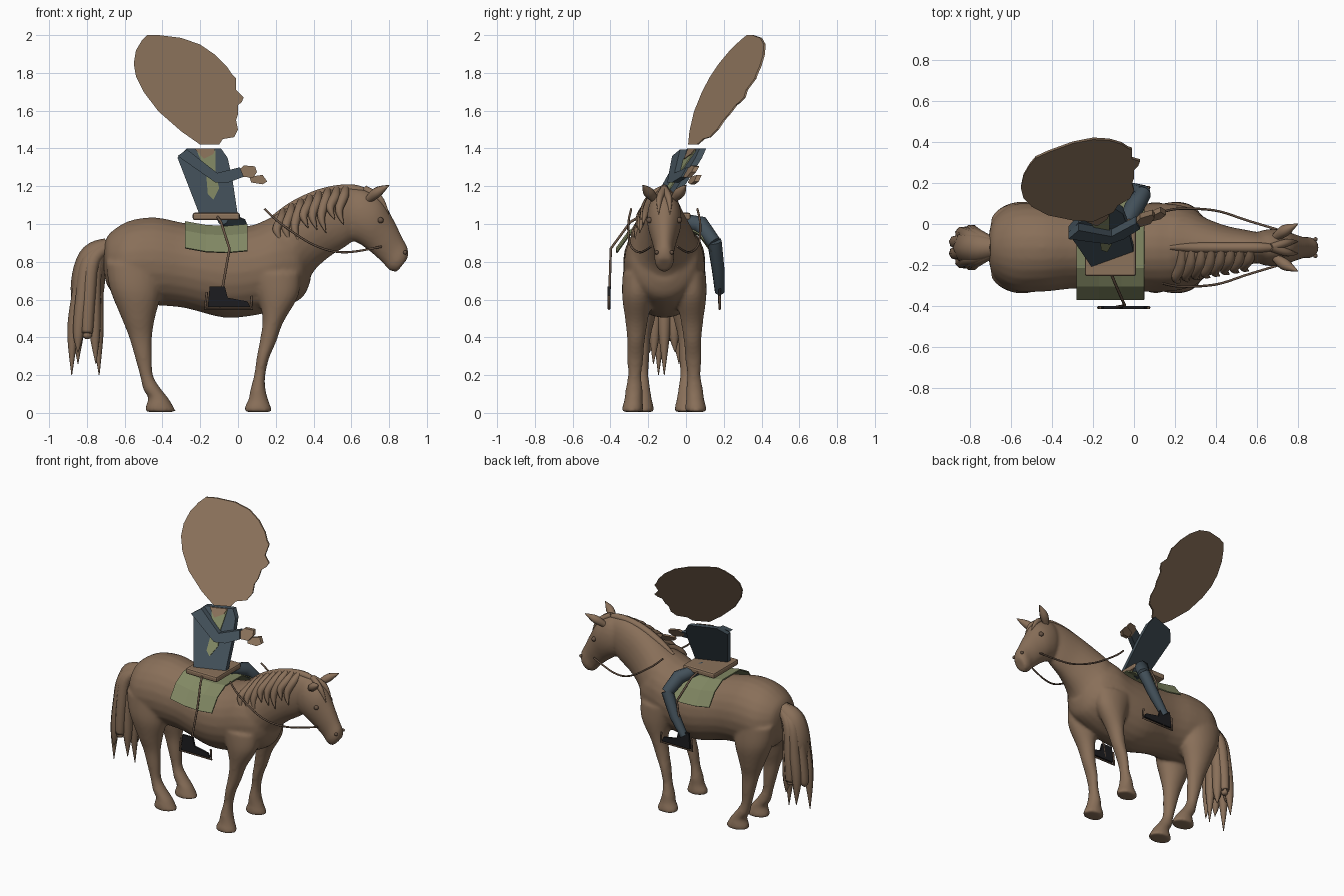
import bpy, bmesh, math
from mathutils import Vector

if "Cube" in bpy.data.objects:
    bpy.data.objects.remove(bpy.data.objects["Cube"])

MID = -.115      # y of the horse's centre plane


def material(name, r, g, b):
    m = bpy.data.materials.new(name)
    m.use_nodes = True
    m.diffuse_color = (r, g, b, 1)
    node = next(n for n in m.node_tree.nodes if n.type == 'BSDF_PRINCIPLED')
    node.inputs["Base Color"].default_value = (r, g, b, 1)
    node.inputs["Roughness"].default_value = .8
    return m


brown = material("warm brown", .25, .16, .1)
skin = material("tan skin", .26, .17, .105)
leather = material("dark leather", .14, .09, .06)
blue = material("slate blue", .055, .08, .1)
green = material("olive green", .22, .245, .125)
black = material("boot black", .012, .012, .014)


def finish(name, bm, mat, smooth=False):
    bmesh.ops.recalc_face_normals(bm, faces=bm.faces)
    mesh = bpy.data.meshes.new(name)
    bm.to_mesh(mesh)
    bm.free()
    mesh.materials.append(mat)
    for p in mesh.polygons:
        p.use_smooth = smooth
    ob = bpy.data.objects.new(name, mesh)
    bpy.context.collection.objects.link(ob)
    return ob


def spline(rows, steps=4):
    """Catmull-Rom interpolation through rows of numbers."""
    vs = [Vector(r) for r in rows]
    out = []
    for i in range(len(vs) - 1):
        a, b, c, d = vs[max(i - 1, 0)], vs[i], vs[i + 1], vs[min(i + 2, len(vs) - 1)]
        for k in range(steps):
            t = k / steps
            out.append(b + (c - a) * (t / 2) + (a * 2 - b * 5 + c * 4 - d) * (t * t / 2)
                       + (b * 3 - a - c * 3 + d) * (t ** 3 / 2))
    return out + [vs[-1]]


def loft(bm, rows, y=0.0, y_end=None, sides=24):
    """Ellipse rings; each row is edge point x, z, opposite edge x, z, half width."""
    y_end = y if y_end is None else y_end
    rings = []
    stations = spline(rows)
    for n, (ax, az, bx, bz, w) in enumerate(stations):
        yc = MID + y + (y_end - y) * n / (len(stations) - 1)
        ring = []
        for k in range(sides):
            t = math.tau * k / sides
            u = (1 + math.cos(t)) / 2
            ring.append(bm.verts.new((bx + (ax - bx) * u, yc + w * math.sin(t), bz + (az - bz) * u)))
        rings.append(ring)
    for r, q in zip(rings, rings[1:]):
        for k in range(sides):
            j = (k + 1) % sides
            bm.faces.new((r[k], r[j], q[j], q[k]))
    bm.faces.new(rings[0][::-1])
    bm.faces.new(rings[-1])


def strand(name, points, radii, mat, poly=False):
    """Round tapered tube through the points."""
    cu = bpy.data.curves.new(name, 'CURVE')
    cu.dimensions = '3D'
    cu.bevel_depth = 1
    cu.bevel_resolution = 2
    cu.resolution_u = 6
    cu.use_fill_caps = True
    sp = cu.splines.new('POLY')
    rows = [tuple(p) + (r,) for p, r in zip(points, radii)]
    rows = rows if poly else spline(rows, 6)
    sp.points.add(len(rows) - 1)
    for pt, row in zip(sp.points, rows):
        pt.co = (row[0], row[1], row[2], 1)
        pt.radius = max(row[3], .001)
    cu.materials.append(mat)
    ob = bpy.data.objects.new(name, cu)
    bpy.context.collection.objects.link(ob)
    return ob


def plate(name, outline, plane, mat, thick=.01, shift=0.0):
    """Cutout given in x, z and laid on the plane y = c + a z + b x."""
    a, b, c = plane
    bm = bmesh.new()
    front, back = [[bm.verts.new((x, c + a * z + b * x + shift + s * thick / 2, z))
                    for x, z in outline] for s in (-1, 1)]
    bm.faces.new(front)
    bm.faces.new(back[::-1])
    for i in range(len(front)):
        j = (i + 1) % len(front)
        bm.faces.new((front[j], front[i], back[i], back[j]))
    return finish(name, bm, mat)


# Horse body, neck, head and legs, fused into one skin
bm = bmesh.new()
loft(bm, [(-.71, .89, -.71, .76, .05), (-.68, .95, -.69, .67, .14), (-.58, 1.015, -.6, .58, .21),
          (-.44, 1.035, -.44, .57, .215), (-.28, 1.005, -.28, .555, .2), (-.08, .98, -.08, .505, .215),
          (.08, .995, .08, .515, .215), (.2, 1.04, .22, .55, .21), (.3, 1.0, .34, .61, .17),
          (.36, .9, .385, .7, .09)])
loft(bm, [(.08, .98, .22, .6, .17), (.2, 1.05, .34, .66, .18), (.3, 1.11, .41, .76, .14),
          (.42, 1.165, .49, .83, .105), (.54, 1.195, .57, .88, .085), (.64, 1.19, .62, .92, .07)])
loft(bm, [(.56, 1.16, .57, .98, .05), (.66, 1.185, .6, .92, .085), (.76, 1.13, .65, .89, .09),
          (.82, 1.03, .71, .845, .07), (.87, .93, .77, .79, .052), (.9, .87, .8, .755, .052),
          (.9, .82, .84, .745, .04)])
for s in (-1, 1):
    loft(bm, [(-.7, .8, -.4, .75, .09), (-.68, .66, -.41, .62, .1), (-.62, .51, -.44, .5, .075),
              (-.58, .41, -.455, .4, .05), (-.55, .31, -.455, .3, .042), (-.52, .2, -.45, .2, .036),
              (-.5, .12, -.41, .13, .045), (-.475, .08, -.37, .08, .05), (-.49, .03, -.34, .03, .06),
              (-.49, .005, -.325, .005, .06)], s * .125, s * .115)
    loft(bm, [(.05, .74, .33, .74, .08), (.1, .62, .32, .62, .08), (.13, .5, .24, .48, .06),
              (.115, .38, .2, .37, .046), (.1, .3, .165, .29, .044), (.085, .2, .145, .2, .036),
              (.065, .12, .145, .13, .045), (.055, .07, .16, .07, .048), (.035, .03, .175, .03, .056),
              (.035, .005, .18, .005, .056)], s * .14, s * .17)
horse = finish("horse_body", bm, brown, True)
mod = horse.modifiers.new("fuse", 'REMESH')
mod.mode = 'VOXEL'
mod.voxel_size = .011
mod.use_smooth_shade = True
mod = horse.modifiers.new("soften", 'SMOOTH')
mod.factor = .5
mod.iterations = 7

# Ears, eyes and nostrils
for s in (-1, 1):
    strand("ear", [(.69, MID + s * .05, 1.13), (.74, MID + s * .085, 1.17), (.8, MID + s * .115, 1.205)],
           (.02, .028, .002), brown)
    for name, x, y, z, r in (("eye", .755, .078, 1.02, .016), ("nostril", .885, .04, .85, .011)):
        bm = bmesh.new()
        bmesh.ops.create_uvsphere(bm, u_segments=12, v_segments=8, radius=r)
        bmesh.ops.translate(bm, verts=bm.verts, vec=(x, MID + s * y, z))
        finish(name, bm, leather, True)

# Mane: a crest ridge, locks down the right of the neck, and a forelock
strand("mane_crest", [(.18, MID, 1.03), (.3, MID, 1.1), (.45, MID, 1.165), (.6, MID, 1.185),
                      (.7, MID, 1.165)], (.012, .025, .025, .025, .015), brown)
for i in range(8):
    t = i / 7
    x, z = .24 + .33 * t, 1.065 + .12 * math.sin(t * math.pi / 2)
    side = .15 - .055 * t
    drop = .16 + .03 * (i % 3)
    strand("mane_lock", [(x, MID - .01, z), (x - .01, MID - side * .6, z - .04),
                         (x - .035, MID - side, z - drop * .6), (x - .01, MID - side - .02, z - drop)],
           (.02, .027, .022, .002), brown)
for s in (-1, 1):
    strand("forelock", [(.67, MID, 1.185), (.75, MID + s * .025, 1.135), (.8, MID + s * .03, 1.05)],
           (.02, .018, .002), brown)

# Tail: a fan of tapering locks around a thick core
strand("tail_core", [(-.68, MID, .88), (-.77, MID, .81), (-.8, MID, .62), (-.8, MID, .4)],
       (.05, .08, .085, .02), brown)
for i in range(9):
    ang = math.tau * i / 9
    fx, fy = math.cos(ang), math.sin(ang)
    end = .2 + .06 * (i * 2 % 5)
    strand("tail_lock", [(-.69, MID + .02 * fy, .88), (-.775 + .03 * fx, MID + .055 * fy, .8),
                         (-.8 + .05 * fx, MID + .075 * fy, .6), (-.81 + .068 * fx, MID + .08 * fy, .42),
                         (-.81 + .075 * fx, MID + .09 * fy, end)],
           (.03, .04, .038, .03, .002), brown)

# Saddle blanket draped over the back
bm = bmesh.new()
half = [(.255, .855), (.19, .945), (.1, .995)]
drape = [(-o, z) for o, z in half] + [(o, z) for o, z in reversed(half)]
rows = [[bm.verts.new((x, MID + o, z + lift)) for o, z in drape]
        for x, lift in ((-.28, .02), (-.17, 0), (-.06, -.005), (.05, .005))]
for r, q in zip(rows, rows[1:]):
    for k in range(len(r) - 1):
        bm.faces.new((r[k], r[k + 1], q[k + 1], q[k]))
blanket = finish("saddle_blanket", bm, green)
blanket.modifiers.new("cloth", 'SOLIDIFY').thickness = .008

# Saddle board
bm = bmesh.new()
bmesh.ops.create_cube(bm, size=1)
bmesh.ops.scale(bm, verts=bm.verts, vec=(.25, .28, .04))
bmesh.ops.translate(bm, verts=bm.verts, vec=(-.115, MID, 1.04))
saddle = finish("saddle", bm, skin)
bev = saddle.modifiers.new("edge", 'BEVEL')
bev.width = .012
bev.segments = 2

# Stirrups, boots and reins on both sides
for s in (-1, 1):
    y = MID + s * .293
    strand("stirrup_strap", [(-.11, MID + s * .13, 1.04), (-.09, MID + s * .18, 1.01),
                             (-.045, y - s * .01, .87), (-.1, y, .56)], [.007] * 4, leather, True)
    strand("stirrup", [(-.165, y, .64), (-.175, y, .55), (.075, y, .55), (.07, y, .62)],
           [.007] * 4, leather, True)
    plate("boot", [(-.16, .56), (-.15, .67), (-.07, .67), (-.055, .61), (.05, .59), (.065, .56)],
          (0, 0, y), black, .014)
    strand("rein", [(.14, MID + s * .175, 1.08), (.23, MID + s * .19, 1.0), (.4, MID + s * .18, .89),
                    (.56, MID + s * .13, .85), (.76, MID + s * .07, .88)], [.006] * 5, leather)

# Rider's left leg
strand("thigh", [(-.08, -.08, 1.03), (.0, .08, .995), (.045, .15, .9)], (.035, .048, .04), blue, True)
strand("shin", [(.045, .15, .91), (-.03, .17, .76), (-.11, .178, .64)], (.04, .035, .026), blue, True)

# Rider's torso, shirt, neck and reaching arm
lean = (.7, .36, -.858)
plate("jacket", [(-.32, 1.35), (-.27, 1.4), (-.09, 1.4), (-.055, 1.35), (-.03, 1.24), (.0, 1.04),
                 (-.2, 1.04)], lean, blue, .035)
plate("shirt", [(-.22, 1.39), (-.12, 1.39), (-.12, 1.27), (-.1, 1.19), (-.13, 1.13), (-.16, 1.16),
                (-.17, 1.28)], lean, green, .008, -.02)
plate("neck", [(-.23, 1.4), (-.12, 1.4), (-.13, 1.37), (-.18, 1.345)], lean, skin, .008, -.026)
plate("sleeve", [(-.32, 1.36), (-.27, 1.395), (-.2, 1.34), (-.11, 1.27), (.01, 1.3), (.03, 1.25),
                 (-.05, 1.22), (-.12, 1.22), (-.22, 1.29)], lean, blue, .035, -.035)
plate("right_hand", [(.0, 1.28), (.03, 1.31), (.09, 1.305), (.1, 1.275), (.08, 1.245), (.02, 1.25)],
      lean, skin, .025, -.03)
plate("left_hand", [(.06, 1.25), (.13, 1.26), (.155, 1.225), (.13, 1.21), (.07, 1.22)], lean, skin, .025)

# Large flat profile head
plate("rider_head", [(-.1, 1.42), (-.2, 1.42), (-.3, 1.49), (-.42, 1.595), (-.5, 1.7), (-.54, 1.78),
                     (-.552, 1.85), (-.54, 1.92), (-.51, 1.97), (-.48, 2), (-.42, 2), (-.3, 1.985),
                     (-.2, 1.95), (-.12, 1.895), (-.06, 1.835), (-.03, 1.79), (-.01, 1.77),
                     (-.01, 1.71), (.03, 1.67), (.02, 1.645), (.0, 1.63), (.0, 1.58), (-.01, 1.55),
                     (.0, 1.5), (-.02, 1.46), (-.08, 1.45)], (.757, .46, -.967), skin)
